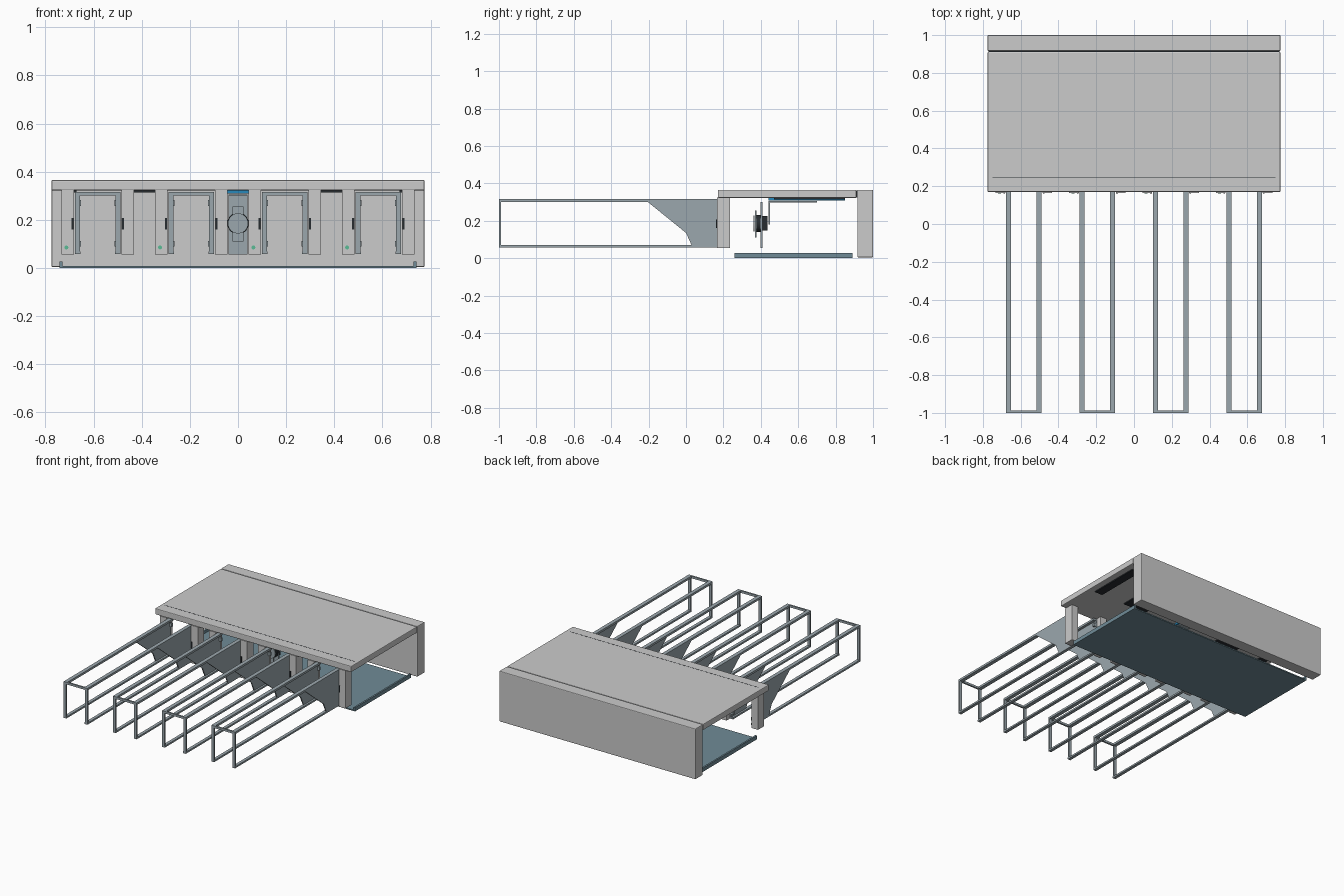
import bpy, bmesh, math

if "Cube" in bpy.data.objects:
    bpy.data.objects.remove(bpy.data.objects["Cube"])


def mat(name, r, g, b):
    m = bpy.data.materials.new(name)
    m.diffuse_color = (r, g, b, 1)
    m.use_nodes = True
    m.node_tree.nodes["Principled BSDF"].inputs["Base Color"].default_value = m.diffuse_color
    return m


STEEL = mat("steel", 0.33, 0.39, 0.42)
GLASS = mat("tray_blue", 0.16, 0.26, 0.31)
BLACK = mat("black", 0.02, 0.025, 0.03)
BLUE = mat("blue", 0.02, 0.25, 0.5)
GREEN = mat("green", 0.1, 0.5, 0.3)


def finish(bm, name, material):
    bmesh.ops.recalc_face_normals(bm, faces=bm.faces)
    me = bpy.data.meshes.new(name)
    bm.to_mesh(me)
    bm.free()
    ob = bpy.data.objects.new(name, me)
    bpy.context.collection.objects.link(ob)
    if material:
        me.materials.append(material)
    return ob


def box(name, x0, x1, y0, y1, z0, z1, material=None, bevel=0):
    bm = bmesh.new()
    bmesh.ops.create_cube(bm, size=1)
    for v in bm.verts:
        v.co = ((x0 + x1) / 2 + v.co.x * (x1 - x0),
                (y0 + y1) / 2 + v.co.y * (y1 - y0),
                (z0 + z1) / 2 + v.co.z * (z1 - z0))
    ob = finish(bm, name, material)
    if bevel:
        m = ob.modifiers.new("bevel", 'BEVEL')
        m.width, m.segments = bevel, 2
    return ob


def sheet(name, x0, x1, profile, material):
    """Side profile (y, z) extruded along x."""
    bm = bmesh.new()
    f = bm.faces.new([bm.verts.new((x0, y, z)) for y, z in profile])
    ext = bmesh.ops.extrude_face_region(bm, geom=[f])["geom"]
    for v in ext:
        if isinstance(v, bmesh.types.BMVert):
            v.co.x = x1
    return finish(bm, name, material)


def disc(name, x, z, r, y0, y1, material=None):
    bpy.ops.mesh.primitive_cylinder_add(vertices=32, radius=r, depth=y1 - y0,
                                        location=(x, (y0 + y1) / 2, z),
                                        rotation=(math.pi / 2, 0, 0))
    ob = bpy.context.object
    ob.name = name
    if material:
        ob.data.materials.append(material)
    bpy.ops.object.shade_smooth_by_angle()


# Housing: top cover with a front groove strip, and the back body
box("top_cover", -0.775, 0.775, 0.17, 0.911, 0.322, 0.365, None, 0.005)
box("cover_groove", -0.75, 0.75, 0.243, 0.247, 0.36, 0.3655, BLACK)
box("back_body", -0.775, 0.775, 0.916, 1.0, 0.004, 0.365, None, 0.005)
box("seam_filler", -0.77, 0.77, 0.909, 0.918, 0.325, 0.361, BLACK)

# Floor tray with folded side lips
box("floor_tray", -0.742, 0.742, 0.26, 0.89, 0.0, 0.008, GLASS)
for s in (-1, 1):
    xs = sorted((s * 0.73, s * 0.742))
    box("tray_lip", *xs, 0.26, 0.89, 0.008, 0.027, GLASS)

# Front posts either side of every gate
for cx in (-0.583, -0.194, 0.194, 0.583):
    for s in (-1, 1):
        xs = sorted((cx + s * 0.098, cx + s * 0.15))
        box("front_post", *xs, 0.165, 0.235, 0.055, 0.324)
        xs = sorted((cx + s * 0.100, cx + s * 0.109))
        box("sensor", *xs, 0.161, 0.17, 0.16, 0.207, BLACK)
    disc("indicator", cx - 0.13, 0.085, 0.008, 0.162, 0.167, GREEN)

# Gate frames: rails, front uprights, end bar and gusset plates
GUSSET = [(-0.21, 0.305), (0.0, 0.135), (0.035, 0.058), (0.2, 0.058), (0.2, 0.315)]
for cx in (-0.583, -0.194, 0.194, 0.583):
    for s in (-1, 1):
        def span(a, b):
            return sorted((cx + s * a, cx + s * b))
        box("top_rail", *span(0.067, 0.094), -1.0, 0.2, 0.301, 0.316, STEEL)
        box("bottom_rail", *span(0.072, 0.094), -1.0, 0.2, 0.057, 0.069, STEEL)
        box("front_upright", *span(0.074, 0.094), -1.0, -0.988, 0.057, 0.316, STEEL)
        sheet("gusset_plate", *span(0.086, 0.094), GUSSET, STEEL)
        for z in (0.1, 0.27):
            box("mount_tab", *span(0.07, 0.09), 0.185, 0.2, z - 0.012, z + 0.012, STEEL)
    box("end_bar", cx - 0.08, cx + 0.08, -1.0, -0.988, 0.301, 0.316, STEEL)

# Central sensor column with a round face
box("centre_plate", -0.04, 0.04, 0.397, 0.41, 0.055, 0.3, STEEL)
box("front_slat", -0.022, 0.022, 0.368, 0.376, 0.11, 0.255, STEEL)
disc("round_face", 0, 0.185, 0.042, 0.36, 0.367, STEEL)
disc("round_rim", 0, 0.185, 0.045, 0.378, 0.397, BLACK)
box("motor_block", -0.03, 0.03, 0.41, 0.435, 0.147, 0.225, BLACK)
box("bracket_upright", -0.04, 0.04, 0.44, 0.448, 0.18, 0.305, STEEL)
box("bracket_arm", -0.04, 0.04, 0.44, 0.7, 0.297, 0.305, STEEL)

# Strips below the cover
box("centre_strip", -0.05, 0.05, 0.44, 0.85, 0.309, 0.323, BLUE)
for cx in (-0.39, 0.39):
    box("under_strip", cx - 0.09, cx + 0.09, 0.47, 0.85, 0.314, 0.323, BLACK)
for cx in (-0.7, 0.7):
    box("edge_strip", cx - 0.03, cx + 0.03, 0.47, 0.85, 0.314, 0.323, BLACK)
